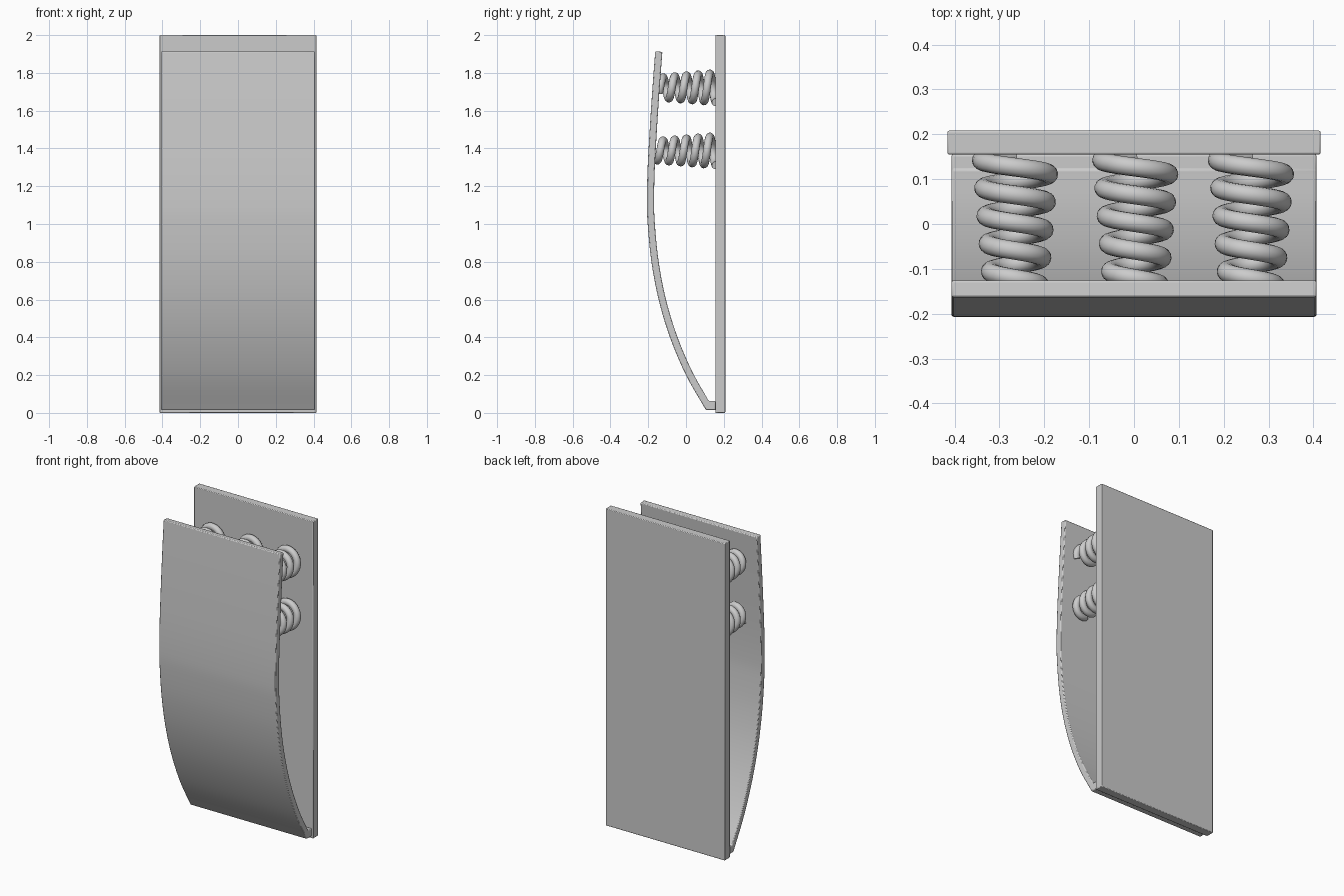
import bpy, bmesh
from math import cos, sin, tau, radians
from mathutils import Vector

if "Cube" in bpy.data.objects:
    bpy.data.objects.remove(bpy.data.objects["Cube"])


def extrude_profile(name, pts, half_width, bevel):
    """Extrude a closed (y, z) profile along x and soften its hard edges."""
    bm = bmesh.new()
    face = bm.faces.new([bm.verts.new((-half_width, y, z)) for y, z in pts])
    ext = bmesh.ops.extrude_face_region(bm, geom=[face], use_keep_orig=True)
    verts = [g for g in ext["geom"] if isinstance(g, bmesh.types.BMVert)]
    bmesh.ops.translate(bm, verts=verts, vec=(2 * half_width, 0, 0))
    bmesh.ops.recalc_face_normals(bm, faces=bm.faces)
    mesh = bpy.data.meshes.new(name)
    bm.to_mesh(mesh)
    bm.free()
    obj = bpy.data.objects.new(name, mesh)
    bpy.context.collection.objects.link(obj)
    mod = obj.modifiers.new("soft_edges", "BEVEL")
    mod.width, mod.segments = bevel, 2
    mod.limit_method, mod.angle_limit = "ANGLE", radians(35)
    bpy.ops.object.select_all(action="DESELECT")
    obj.select_set(True)
    bpy.context.view_layer.objects.active = obj
    bpy.ops.object.shade_smooth_by_angle(angle=radians(30))
    return obj


def catmull(points, steps):
    """Smooth curve through the points."""
    p = [Vector(q) for q in points]
    p = [2 * p[0] - p[1]] + p + [2 * p[-1] - p[-2]]
    out = []
    for a, b, c, d in zip(p, p[1:], p[2:], p[3:]):
        for i in range(steps):
            t = i / steps
            out.append(0.5 * (2 * b + (c - a) * t + (2 * a - 5 * b + 4 * c - d) * t**2
                              + (3 * b - a - 3 * c + d) * t**3))
    return out + [p[-2]]


def spring(name, x, z, start):
    """Coil running front to back, widening toward the back plate."""
    end, per_turn = 3.75, 28
    n = int((end - start) * per_turn)
    curve = bpy.data.curves.new(name, "CURVE")
    curve.dimensions = "3D"
    curve.bevel_depth, curve.bevel_resolution = 0.021, 4
    curve.use_fill_caps = True
    line = curve.splines.new("POLY")
    line.points.add(n)
    for i, pt in enumerate(line.points):
        turn = start + (end - start) * i / n
        y = -0.075 + 0.062 * turn
        r = 0.053 + 0.024 * (y + 0.15) / 0.30
        pt.co = (x + r * cos(tau * turn), y, z + r * sin(tau * turn), 1)
    obj = bpy.data.objects.new(name, curve)
    bpy.context.collection.objects.link(obj)


# flat back plate
extrude_profile("back_plate", [(0.155, 0), (0.208, 0), (0.208, 2), (0.155, 2)], 0.416, 0.004)

# bowed front plate with a short foot that meets the back plate
outer = catmull([(-0.163, 1.914), (-0.179, 1.7), (-0.192, 1.5), (-0.203, 1.3), (-0.207, 1.13),
                 (-0.203, 1.0), (-0.183, 0.8), (-0.145, 0.6), (-0.085, 0.4), (0.0, 0.2),
                 (0.106, 0.014)], 5)
inner = []
for i, p in enumerate(outer):
    t = (outer[min(i + 1, len(outer) - 1)] - outer[max(i - 1, 0)]).normalized()
    q = p + 0.038 * Vector((-t.y, t.x))
    if q.y > 0.08:
        inner.append(q)
foot = [(0.156, 0.014), (0.156, 0.063), (0.120, 0.063)]
profile = [tuple(p) for p in outer] + foot + [tuple(p) for p in reversed(inner)]
extrude_profile("front_plate", profile, 0.407, 0.005)

# two rows of three springs
for row, z, start in (("upper", 1.722, -1.08), ("lower", 1.388, -1.35)):
    for side, x in (("left", -0.264), ("middle", 0.004), ("right", 0.262)):
        spring(f"{row}_{side}_spring", x, z, start)
